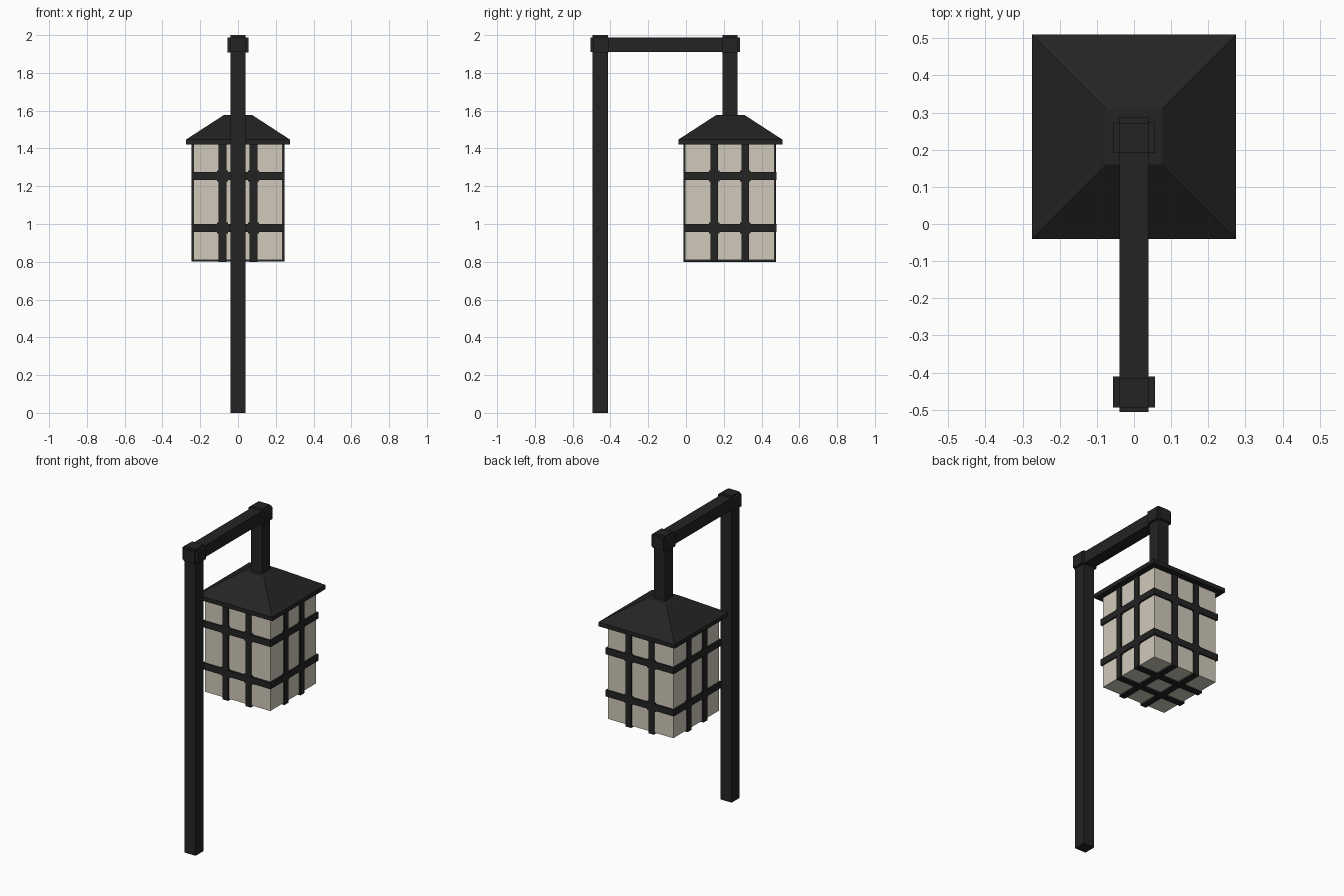
import bpy, bmesh

if "Cube" in bpy.data.objects:
    bpy.data.objects.remove(bpy.data.objects["Cube"])

def material(name, col):
    m = bpy.data.materials.new(name)
    m.diffuse_color = (*col, 1)
    m.use_nodes = True
    m.node_tree.nodes["Principled BSDF"].inputs["Base Color"].default_value = m.diffuse_color
    return m

DARK = material("dark iron", (0.017, 0.017, 0.017))
PANE = material("cream pane", (0.63, 0.59, 0.49))
CY = 0.232   # lantern centre in y

def add(name, bm, mat):
    bmesh.ops.recalc_face_normals(bm, faces=bm.faces)
    me = bpy.data.meshes.new(name)
    bm.to_mesh(me)
    bm.free()
    me.materials.append(mat)
    ob = bpy.data.objects.new(name, me)
    bpy.context.collection.objects.link(ob)
    return ob

def box(name, x, y, z, mat=DARK):
    bm = bmesh.new()
    bmesh.ops.create_cube(bm, size=1)
    for v in bm.verts:
        v.co = [r[0] if c < 0 else r[1] for c, r in zip(v.co, (x, y, z))]
    return add(name, bm, mat)

def around(c, h):
    return (c - h, c + h)

# Post, hanger, arm and joint blocks
box("post", around(0, .04), around(-.454, .04), (0, 2))
box("hanger", around(0, .04), around(CY, .04), (1.56, 2))
box("arm", around(0, .0395), (-.506, .287), (1.91, 1.987))
for n, y in (("post", -.452), ("hanger", CY)):
    box(n + "_joint", around(0, .056), around(y, .0415), (1.909, 1.988))

# Roof: square rings joined from eave to flat top
bm = bmesh.new()
rings = []
for h, z in ((.275, 1.42), (.275, 1.447), (.075, 1.577)):
    rings.append([bm.verts.new((sx * h, .235 + sy * h, z))
                  for sx, sy in ((-1, -1), (1, -1), (1, 1), (-1, 1))])
for a, b in zip(rings, rings[1:]):
    for i in range(4):
        j = (i + 1) % 4
        bm.faces.new((a[i], a[j], b[j], b[i]))
bm.faces.new(rings[0])
bm.faces.new(rings[-1])
add("roof", bm, DARK)

# Lantern body
P, B = .236, .246   # pane and bar half-widths
box("panes", around(0, P), around(CY, P), (.81, 1.425), PANE)

# Bars wrap right round the body, so each is a plain slab through it
for z in (1.254, .979):
    box("band", around(0, B), around(CY, B), around(z, .021))
for s in (-1, 1):
    o = s * .082
    box("front_back_bar", around(o, .02), around(CY, B - .0005), (.8, 1.425))
    box("side_bar", around(0, B - .0005), around(CY + o, .02), (.8005, 1.425))
    # Small plates where bars cross
    for z in (1.254, .979):
        box("crossing", around(o, .028), around(CY, B - .001), around(z, .028))
        box("crossing", around(0, B - .001), around(CY + o, .028), around(z, .028))
